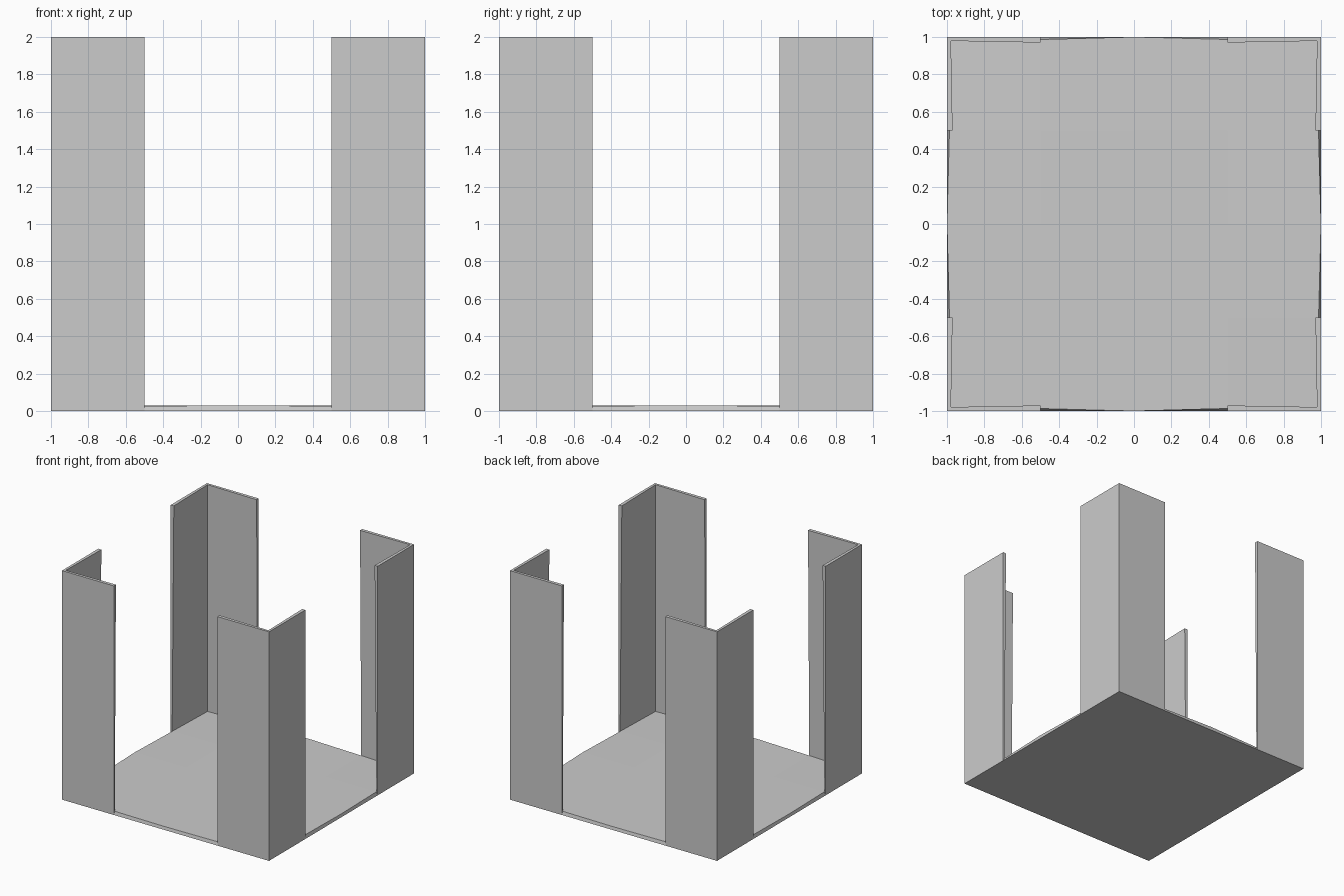
import bpy
import bmesh

cube = bpy.data.objects.get("Cube")
if cube:
    bpy.data.objects.remove(cube, do_unlink=True)

HALF, HEIGHT, THICKNESS = 1.0, 2.0, 0.03

# Plain grey material
grey = bpy.data.materials.new("light_grey")
grey.use_nodes = True
colour = (0.6, 0.6, 0.6, 1.0)
grey.diffuse_color = colour
grey.node_tree.nodes["Principled BSDF"].inputs["Base Color"].default_value = colour

# Floor sheet, four cells a side
bm = bmesh.new()
bmesh.ops.create_grid(bm, x_segments=4, y_segments=4, size=HALF)


def is_corner(vert):
    return abs(vert.co.x) > 0.99 * HALF and abs(vert.co.y) > 0.99 * HALF


# Corner walls: raise the rim edges that meet at each corner
rim = [e for e in bm.edges if e.is_boundary and any(is_corner(v) for v in e.verts)]
raised = bmesh.ops.extrude_edge_only(bm, edges=rim)["geom"]
for vert in (g for g in raised if isinstance(g, bmesh.types.BMVert)):
    vert.co.z = HEIGHT

# Turn every face outward, so the shell thickens inward
bm.normal_update()
for face in bm.faces:
    centre = face.calc_center_median()
    if centre.z < 0.01:
        outward = -face.normal.z
    else:
        outward = face.normal.x * centre.x + face.normal.y * centre.y
    if outward < 0:
        face.normal_flip()

mesh = bpy.data.meshes.new("floor_with_corner_walls")
bm.to_mesh(mesh)
bm.free()
mesh.materials.append(grey)

shell = bpy.data.objects.new("floor_with_corner_walls", mesh)
bpy.context.collection.objects.link(shell)

# Sheet thickness
solidify = shell.modifiers.new("sheet_thickness", 'SOLIDIFY')
solidify.thickness = THICKNESS
solidify.offset = -1.0
solidify.use_even_offset = False
